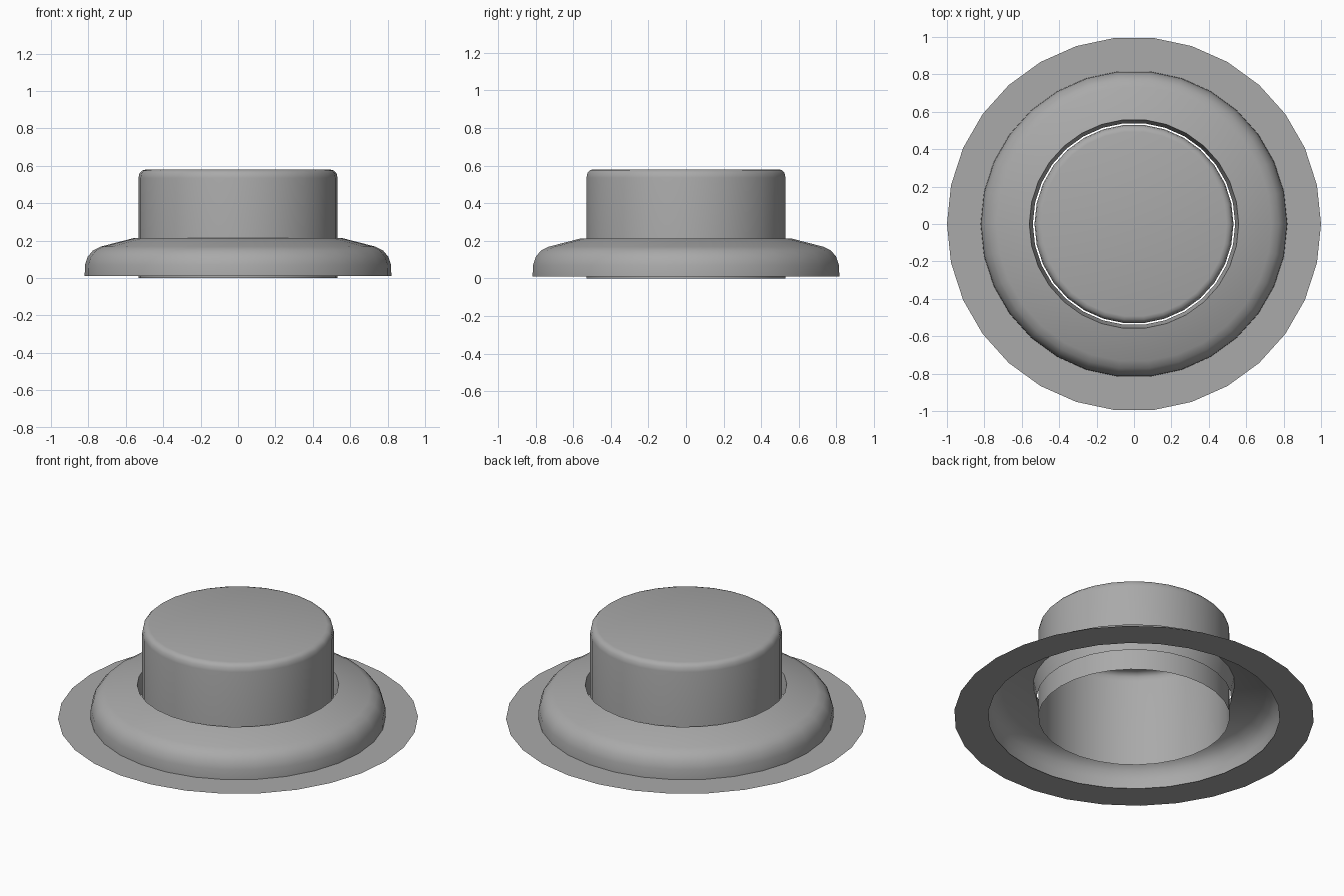
import bpy
import bmesh
from math import cos, sin, radians, tau

SIDES = 30

default = bpy.data.objects.get("Cube")
if default:
    bpy.data.objects.remove(default)

# One plain grey for every part
grey = bpy.data.materials.new("plain_grey")
grey.use_nodes = True
colour = (0.4, 0.4, 0.4, 1)
grey.diffuse_color = colour
grey.node_tree.nodes["Principled BSDF"].inputs["Base Color"].default_value = colour


def lathe(name, profile, close_end=False):
    """Spin (radius, height) points, listed top inside to bottom outside, into a shell."""
    bm = bmesh.new()
    rings = [[bm.verts.new((r * cos(tau * i / SIDES), r * sin(tau * i / SIDES), z))
              for i in range(SIDES)] for r, z in profile]
    for a, b in zip(rings, rings[1:]):
        for i in range(SIDES):
            j = (i + 1) % SIDES
            bm.faces.new((a[i], b[i], b[j], a[j]))
    if close_end:
        bm.faces.new(rings[0])
    mesh = bpy.data.meshes.new(name)
    bm.to_mesh(mesh)
    bm.free()
    mesh.materials.append(grey)
    obj = bpy.data.objects.new(name, mesh)
    bpy.context.collection.objects.link(obj)
    bpy.ops.object.select_all(action="DESELECT")
    obj.select_set(True)
    bpy.context.view_layer.objects.active = obj
    bpy.ops.object.shade_smooth_by_angle(angle=radians(35))
    return obj


# Hollow push cap, open underneath, with a rounded top edge
lathe("button_cap", [(0.495, 0.58), (0.513, 0.575), (0.527, 0.56),
                     (0.532, 0.535), (0.532, 0.0)], close_end=True)

# Domed collar with an inner lip dropping around the cap
lathe("collar", [(0.541, 0.12), (0.56, 0.213), (0.735, 0.168), (0.775, 0.148),
                 (0.803, 0.115), (0.818, 0.07), (0.82, 0.01)])

# Paper-thin flat base flange
lathe("base_flange", [(0.81, 0.008), (1.0, 0.008)])
